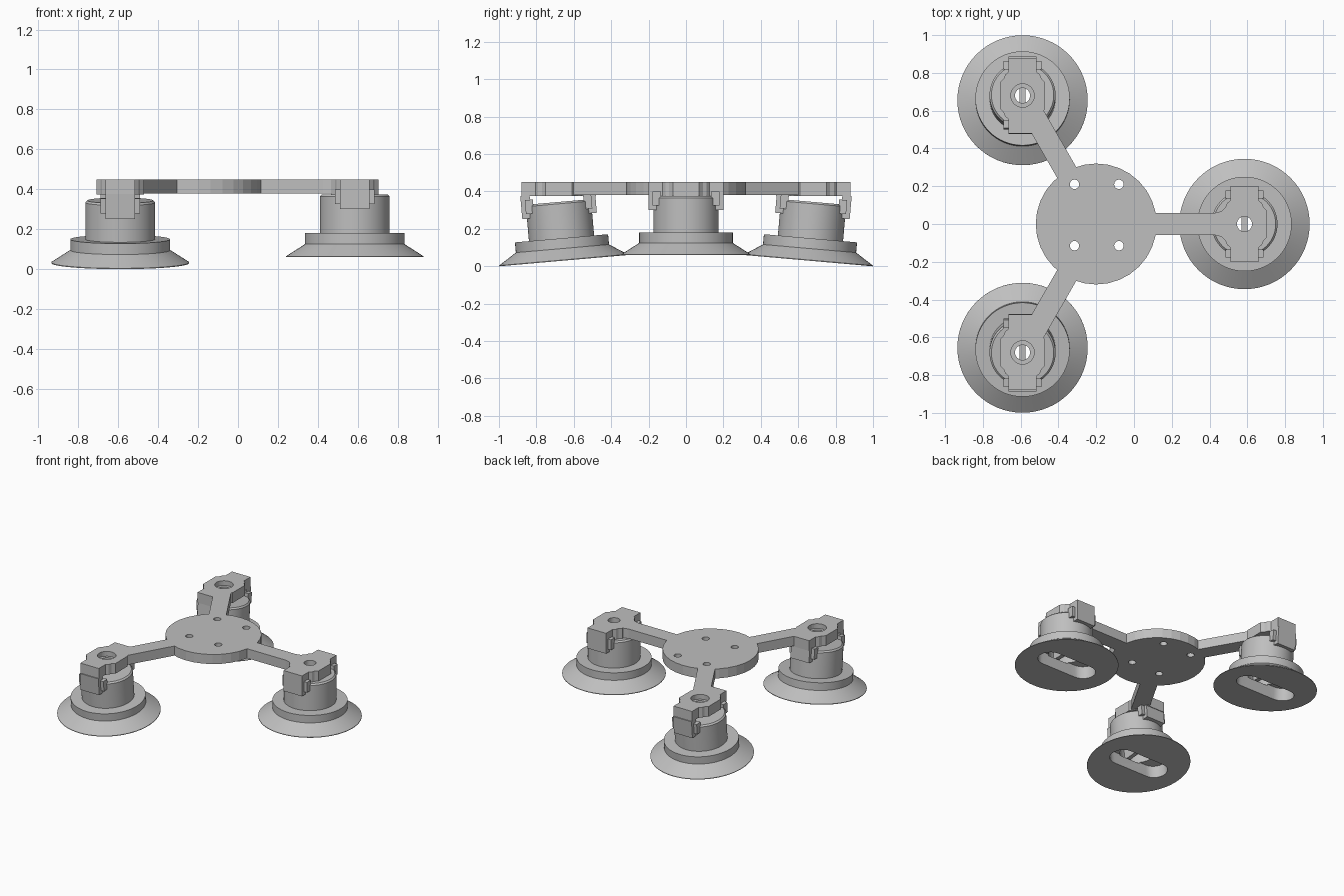
import bpy, bmesh, math
from mathutils import Matrix, Vector

cube = bpy.data.objects.get("Cube")
if cube:
    bpy.data.objects.remove(cube, do_unlink=True)

GREY = (0.52, 0.52, 0.52, 1)
mat = bpy.data.materials.new("plain grey")
mat.use_nodes = True
mat.diffuse_color = GREY
mat.node_tree.nodes["Principled BSDF"].inputs["Base Color"].default_value = GREY


def finish(bm, name, matrix=Matrix()):
    bmesh.ops.recalc_face_normals(bm, faces=bm.faces[:])
    mesh = bpy.data.meshes.new(name)
    bm.to_mesh(mesh)
    bm.free()
    mesh.transform(matrix)
    mesh.materials.append(mat)
    obj = bpy.data.objects.new(name, mesh)
    bpy.context.collection.objects.link(obj)
    return obj


def prism(name, outline, z0, z1, matrix=Matrix()):
    """Extrude a flat outline between two heights."""
    bm = bmesh.new()
    face = bm.faces.new([bm.verts.new((x, y, z0)) for x, y in outline])
    top = bmesh.ops.extrude_face_region(bm, geom=[face])["geom"]
    verts = [g for g in top if isinstance(g, bmesh.types.BMVert)]
    bmesh.ops.translate(bm, verts=verts, vec=(0, 0, z1 - z0))
    return finish(bm, name, matrix)


def lathe(name, profile, matrix, steps=64):
    """Turn a radius/height profile round the z axis."""
    bm = bmesh.new()
    verts = [bm.verts.new((r, 0, z)) for r, z in profile]
    edges = [bm.edges.new(pair) for pair in zip(verts, verts[1:])]
    bmesh.ops.spin(bm, geom=verts + edges, cent=(0, 0, 0), axis=(0, 0, 1),
                   angle=math.tau, steps=steps)
    bmesh.ops.remove_doubles(bm, verts=bm.verts[:], dist=0.0005)
    return finish(bm, name, matrix)


def ring(x, y, r, n=32):
    return [(x + r * math.cos(math.tau * i / n), y + r * math.sin(math.tau * i / n))
            for i in range(n)]


def rect(x0, x1, y0, y1):
    return [(x0, y0), (x1, y0), (x1, y1), (x0, y1)]


def obround(a, r, n=16):
    half = [(a + r * math.sin(math.pi * i / n), -r * math.cos(math.pi * i / n))
            for i in range(n + 1)]
    return half + [(-x, -y) for x, y in half]


def select(obj):
    bpy.ops.object.select_all(action='DESELECT')
    obj.select_set(True)
    bpy.context.view_layer.objects.active = obj


def cut(obj, cutter):
    mod = obj.modifiers.new("cut", 'BOOLEAN')
    mod.operation, mod.solver, mod.object = 'DIFFERENCE', 'EXACT', cutter
    select(obj)
    bpy.ops.object.modifier_apply(modifier=mod.name)
    bpy.data.objects.remove(cutter, do_unlink=True)


BOTTOM, TOP = 0.38, 0.45
HUB = Vector((-0.2, 0))

# Central disc with four screw holes
hub = prism("hub_plate", ring(HUB.x, HUB.y, 0.32), BOTTOM, TOP)
for x in (-0.315, -0.08):
    for y in (-0.115, 0.21):
        cut(hub, prism("hole_cutter", ring(x, y, 0.025, 20), 0.3, 0.5))

# Half outline of the clip bar, mirrored to the other three corners
CORNER = [(0.12, 0.07), (0.1, 0.09), (0.092, 0.11), (0.075, 0.125), (0.075, 0.2)]
side = CORNER + [(-x, y) for x, y in reversed(CORNER)]
BAR = side + [(-x, -y) for x, y in side]

FOOT = [(0, 0), (0.345, 0), (0.345, 0.004), (0.25, 0.065), (0.25, 0.12), (0.175, 0.12),
        (0.175, 0.305), (0.165, 0.315), (0, 0.315)]


def leg(name, cx, cy, base_z, lean):
    """One arm, its clip and the foot; lean is -1, 0 or 1 along y."""
    frame = Matrix.Translation((cx, cy, base_z)) @ Matrix.Rotation(math.radians(-5 * lean), 4, 'X')
    clip_y = cy + 0.025 * lean

    # Straight arm from the hub to the clip
    path = Vector((cx, clip_y)) - HUB
    end, w = path.length - 0.1, 0.058
    turn = Matrix.Translation((HUB.x, HUB.y, 0)) @ Matrix.Rotation(math.atan2(path.y, path.x), 4, 'Z')
    outline = [(0.28, -w), (end, -w), (end, w), (0.28, w)]
    if lean == 0:
        flare = [(end - 0.06, w), (end - 0.02, w + 0.01), (end, w + 0.025)]
        outline = [(0.28, -w)] + [(x, -y) for x, y in flare] + flare[::-1] + [(0.28, w)]
    prism(name + "_arm", outline, BOTTOM, TOP, turn)

    # Clip bar with its screw hole
    bar = prism(name + "_clip_bar", [(cx + x, clip_y + y) for x, y in BAR], BOTTOM - 0.005, TOP)
    cut(bar, prism("hole_cutter", ring(cx, clip_y, 0.04), 0.25, 0.5))
    if lean:
        cut(bar, prism("counterbore_cutter", ring(cx, clip_y, 0.062), 0.415, 0.5))

    # Clip jaws gripping the post on both sides
    for s, word in ((1, "back"), (-1, "front")):
        y0, y1 = sorted((0.15 * s, 0.2 * s))
        prism(f"{name}_{word}_jaw", rect(-0.075, 0.075, y0, y1), 0.24, 0.365, frame)
        y0, y1 = sorted((0.135 * s, 0.178 * s))
        prism(f"{name}_{word}_jaw_shoulder", rect(-0.1, 0.1, y0, y1), 0.265, 0.34, frame)

    # Turned foot: flared skirt, collar and post, with a slot underneath
    foot = lathe(name + "_foot", FOOT, frame)
    cut(foot, prism("slot_cutter", obround(0.14, 0.085), -0.05, 0.09, frame))
    cut(foot, prism("bore_cutter", ring(0, 0, 0.12), 0.08, 0.26, frame))
    cut(foot, prism("screw_cutter", ring(cx, clip_y, 0.04), 0.25, 0.5))
    select(foot)
    bpy.ops.object.shade_smooth_by_angle(angle=math.radians(25))
    prism(name + "_foot_rib", rect(-0.015, 0.015, -0.119, 0.119), 0.091, 0.262, frame)


leg("left", 0.585, 0, 0.06, 0)
leg("back_right", -0.59, 0.655, 0.03, 1)
leg("front_right", -0.59, -0.655, 0.03, -1)
